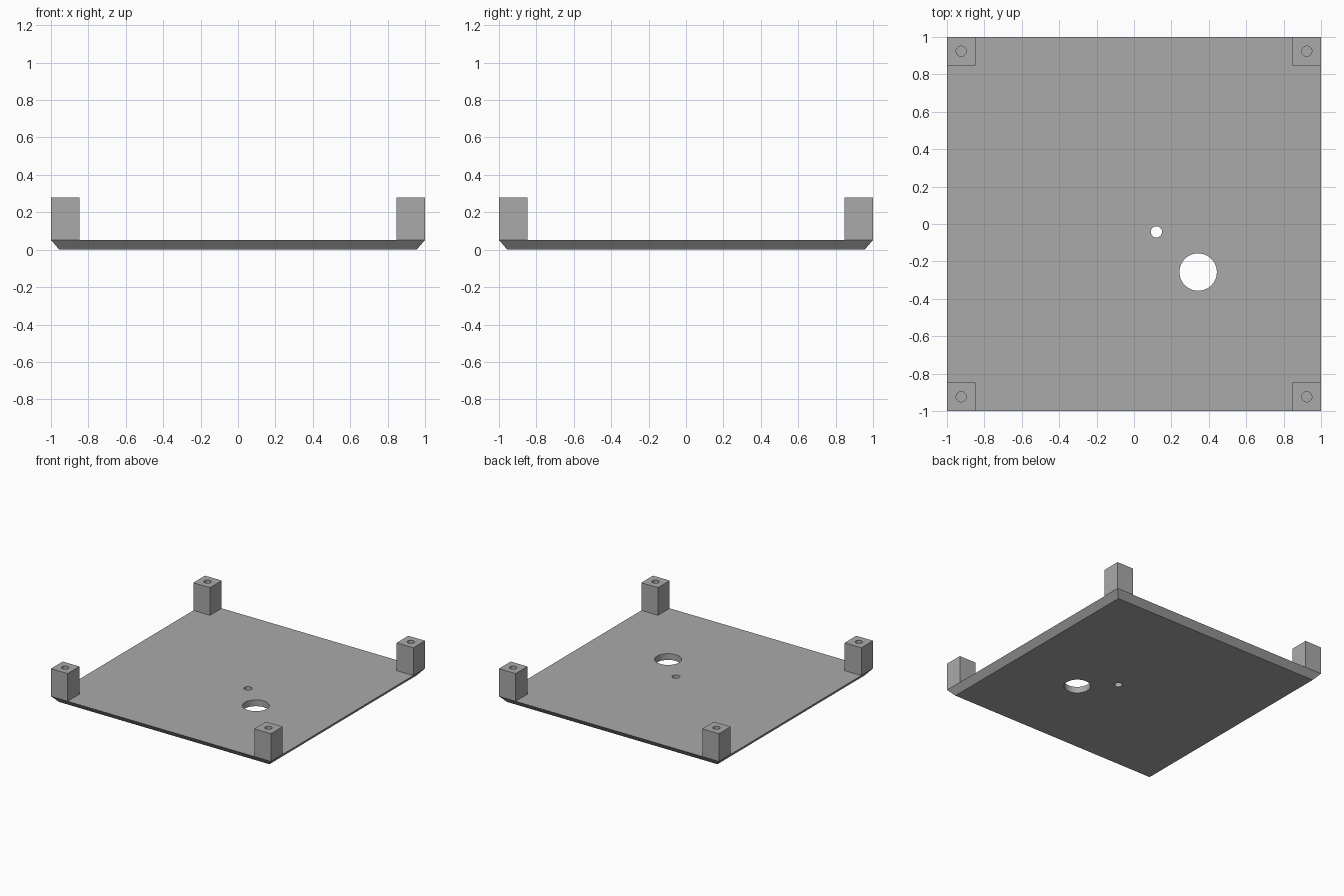
import bpy
import bmesh

cube = bpy.data.objects.get("Cube")
if cube:
    bpy.data.objects.remove(cube, do_unlink=True)

PLATE_TOP = 0.052
POST_TOP = 0.28
POST_SIDE = 0.152
CHAMFER = 0.045

grey = bpy.data.materials.new("plain grey")
grey.use_nodes = True
grey.diffuse_color = (0.4, 0.4, 0.4, 1)
grey.node_tree.nodes["Principled BSDF"].inputs["Base Color"].default_value = grey.diffuse_color


def finish(bm, name):
    """Turn a bmesh into a grey object in the scene."""
    bmesh.ops.recalc_face_normals(bm, faces=bm.faces)
    mesh = bpy.data.meshes.new(name)
    bm.to_mesh(mesh)
    bm.free()
    mesh.materials.append(grey)
    obj = bpy.data.objects.new(name, mesh)
    bpy.context.collection.objects.link(obj)
    return obj


def box(name, x, y, half, bottom, top, bottom_inset=0):
    """Square block whose lower face may be drawn in to slope the sides."""
    bm = bmesh.new()
    bmesh.ops.create_cube(bm, size=2)
    for v in bm.verts:
        low = v.co.z < 0
        reach = half - bottom_inset if low else half
        v.co = (x + v.co.x * reach, y + v.co.y * reach, bottom if low else top)
    return finish(bm, name)


def activate(obj):
    bpy.ops.object.select_all(action="DESELECT")
    obj.select_set(True)
    bpy.context.view_layer.objects.active = obj


def drill(obj, x, y, radius, bottom, top):
    """Cut a round vertical hole."""
    bm = bmesh.new()
    bmesh.ops.create_cone(bm, cap_ends=True, segments=48, radius1=radius,
                          radius2=radius, depth=top - bottom)
    bmesh.ops.translate(bm, verts=bm.verts, vec=(x, y, (top + bottom) / 2))
    cutter = finish(bm, "hole_cutter")
    cutter.hide_render = True
    activate(obj)
    mod = obj.modifiers.new("hole", "BOOLEAN")
    mod.operation = "DIFFERENCE"
    mod.solver = "EXACT"
    mod.object = cutter
    bpy.ops.object.modifier_apply(modifier=mod.name)
    bpy.data.objects.remove(cutter, do_unlink=True)


# Base plate with sloped edges and two through holes
plate = box("base_plate", 0, 0, 1, 0, PLATE_TOP, CHAMFER)
drill(plate, 0.343, -0.257, 0.1, -0.1, 0.2)
drill(plate, 0.12, -0.042, 0.03, -0.1, 0.2)
activate(plate)
bpy.ops.object.shade_smooth_by_angle()

# Corner posts, each with a blind screw hole down to the plate
for side, sx in (("left", 1), ("right", -1)):
    for end, sy in (("front", -1), ("back", 1)):
        centre = 1 - POST_SIDE / 2
        post = box(f"{end}_{side}_post", sx * centre, sy * centre,
                   POST_SIDE / 2, PLATE_TOP, POST_TOP)
        drill(post, sx * centre, sy * centre, 0.027, PLATE_TOP - 0.1, POST_TOP + 0.1)
        activate(post)
        bpy.ops.object.shade_smooth_by_angle()
